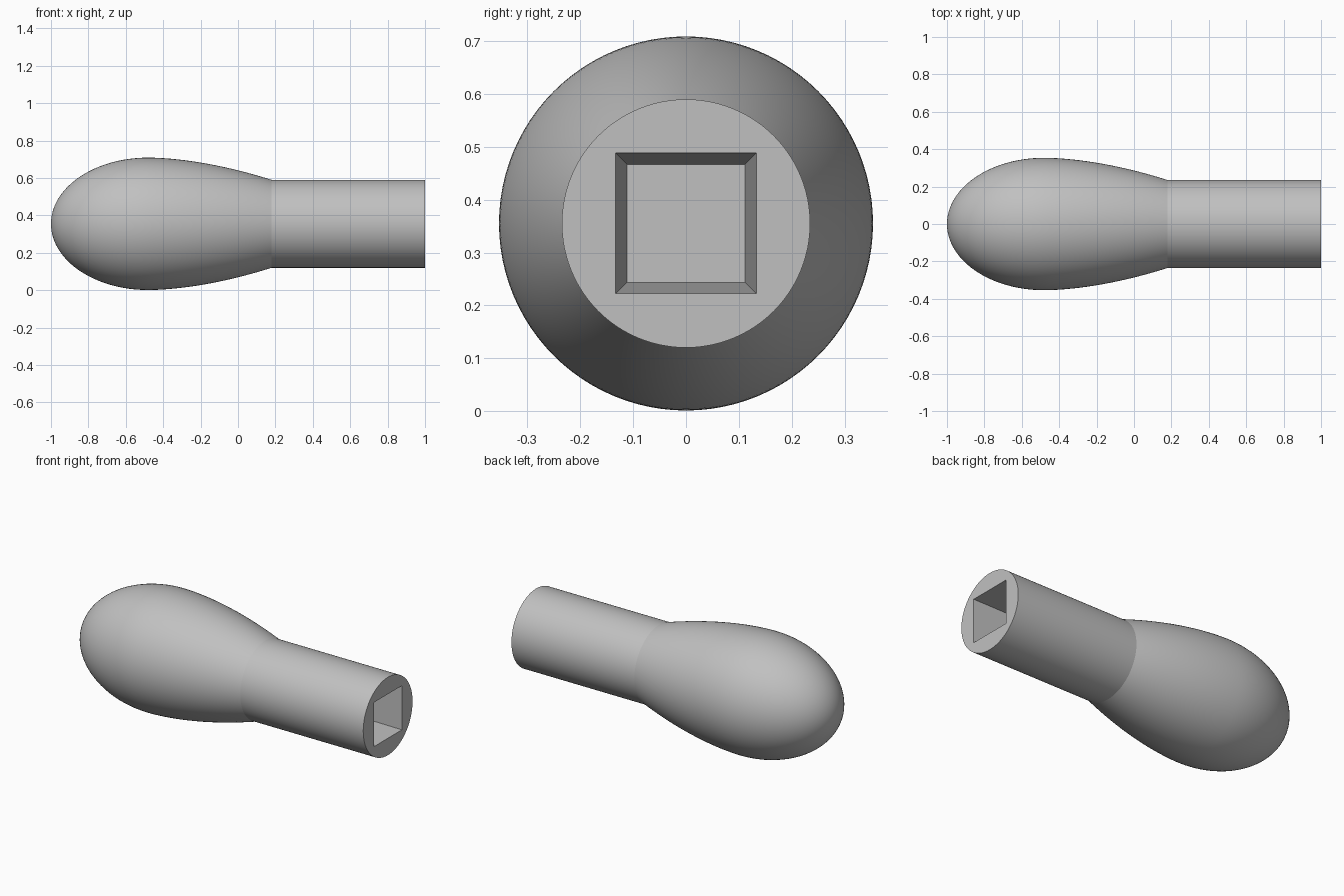
import bpy, bmesh, math

if "Cube" in bpy.data.objects:
    bpy.data.objects.remove(bpy.data.objects["Cube"])

CZ = 0.355           # axis height
SEG = 96             # sides around the axis
R_MAX, R_SHANK = 0.354, 0.235
X_WIDE, X_NECK = -0.48, 0.18

mat = bpy.data.materials.new("light grey")
mat.diffuse_color = (0.53, 0.53, 0.53, 1)
mat.use_nodes = True
mat.node_tree.nodes["Principled BSDF"].inputs["Base Color"].default_value = mat.diffuse_color


def ring(bm, x, r):
    return [bm.verts.new((x, r * math.cos(a), CZ + r * math.sin(a)))
            for a in (2 * math.pi * i / SEG for i in range(SEG))]


def square(bm, x, h):
    return [bm.verts.new((x, sy * h, CZ + sz * h))
            for sy, sz in ((1, 1), (-1, 1), (-1, -1), (1, -1))]


def bridge(bm, a, b):
    n = len(a)
    for i in range(n):
        j = (i + 1) % n
        bm.faces.new((a[i], a[j], b[j], b[i]))


# Profile: rounded nose, tapering back, straight shank
profile = []
for i in range(1, 25):
    a = math.pi / 2 * i / 24
    profile.append((X_WIDE - (X_WIDE + 1) * math.cos(a), R_MAX * math.sin(a)))
for i in range(1, 25):
    t = i / 24
    profile.append((X_WIDE + (X_NECK - X_WIDE) * t,
                    R_MAX - (R_MAX - R_SHANK) * t ** 1.75))
profile.append((1.0, R_SHANK))

bm = bmesh.new()
rings = [ring(bm, x, r) for x, r in profile]
for a, b in zip(rings, rings[1:]):
    bridge(bm, a, b)

# Nose tip
tip = bm.verts.new((-1, 0, CZ))
for i in range(SEG):
    bm.faces.new((tip, rings[0][(i + 1) % SEG], rings[0][i]))

# Tapered square socket in the shank end
mouth, floor = square(bm, 1.0, 0.133), square(bm, 0.22, 0.112)
bridge(bm, mouth, floor)
bm.faces.new(floor)

# End face around the socket: one fan per quadrant, centred on the corners
end, q = rings[-1], SEG // 4
for k in range(4):
    for i in range(k * q, (k + 1) * q):
        bm.faces.new((end[i], end[(i + 1) % SEG], mouth[k]))
    bm.faces.new((end[(k + 1) * q % SEG], mouth[(k + 1) % 4], mouth[k]))

bmesh.ops.recalc_face_normals(bm, faces=bm.faces)
mesh = bpy.data.meshes.new("handle_grip")
bm.to_mesh(mesh)
bm.free()
mesh.materials.append(mat)
grip = bpy.data.objects.new("handle_grip", mesh)
bpy.context.collection.objects.link(grip)

# Smooth sides with crisp neck, rim and socket edges
bpy.context.view_layer.objects.active = grip
grip.select_set(True)
bpy.ops.object.shade_smooth_by_angle(angle=math.radians(10))
